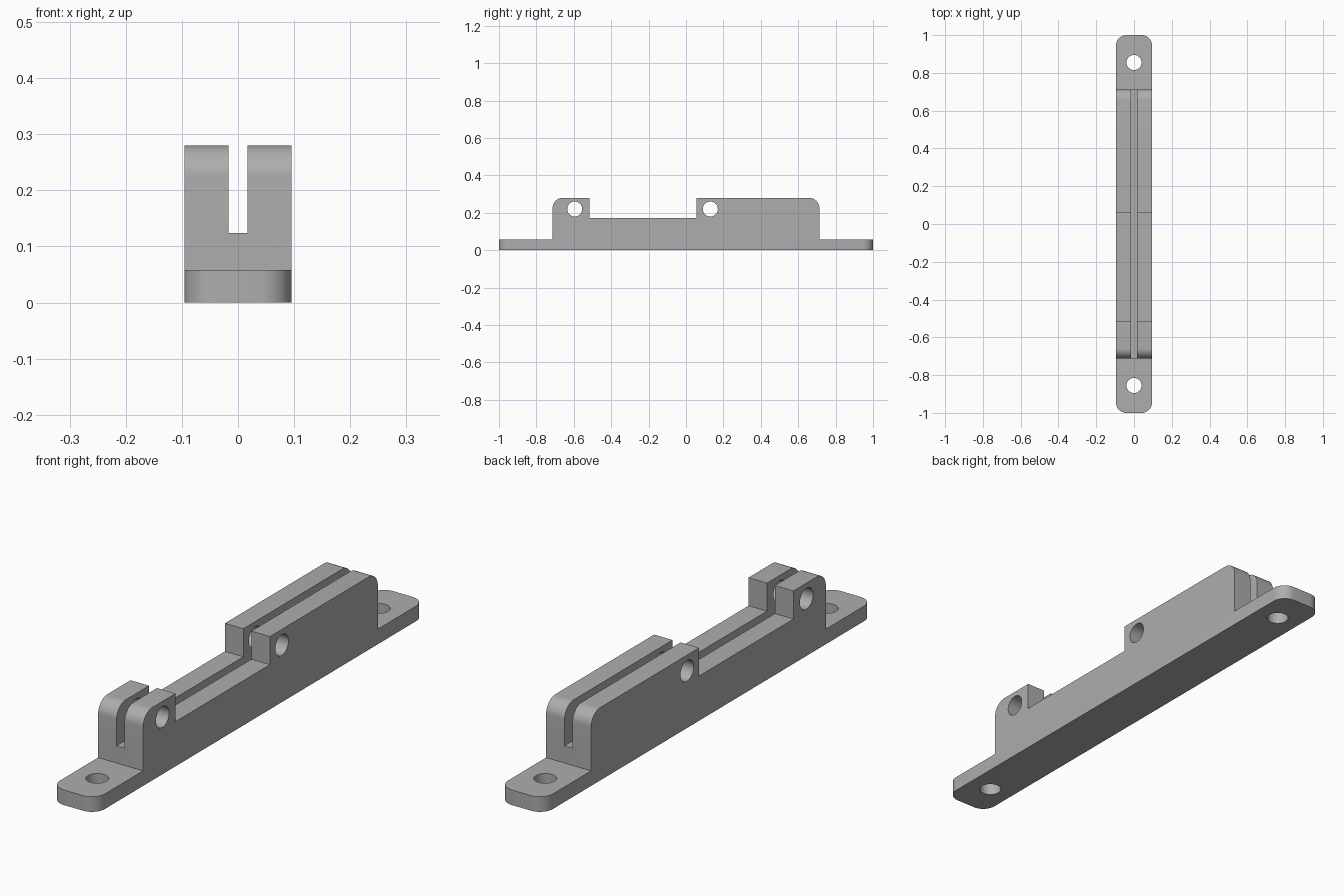
import bpy
import bmesh
from mathutils import Matrix, Vector

cube = bpy.data.objects.get("Cube")
if cube:
    bpy.data.objects.remove(cube, do_unlink=True)

HALF_W, BASE_Z, STEP_Z, TOP_Z = 0.0955, 0.058, 0.172, 0.28
END_Y, BODY_Y, POST_Y, BLOCK_Y = 1.0, 0.713, -0.516, 0.057
HOLE_R, ROUND_R = 0.04, 0.055

grey = bpy.data.materials.new("mid_grey")
grey.use_nodes = True
colour = (0.42, 0.42, 0.42, 1)
grey.diffuse_color = colour
grey.node_tree.nodes["Principled BSDF"].inputs["Base Color"].default_value = colour


def make_object(name, bm):
    bmesh.ops.recalc_face_normals(bm, faces=bm.faces)
    mesh = bpy.data.meshes.new(name)
    bm.to_mesh(mesh)
    bm.free()
    mesh.materials.append(grey)
    obj = bpy.data.objects.new(name, mesh)
    bpy.context.collection.objects.link(obj)
    return obj


def hole_cutter(name, location, axis):
    bm = bmesh.new()
    turn = Matrix.Rotation(1.5707963, 4, 'Y') if axis == 'X' else Matrix()
    bmesh.ops.create_cone(bm, cap_ends=True, segments=48, radius1=HOLE_R,
                          radius2=HOLE_R, depth=0.4,
                          matrix=Matrix.Translation(location) @ turn)
    return make_object(name, bm)


def slot_cutter(name):
    bm = bmesh.new()
    bmesh.ops.create_cube(bm, size=1)
    bmesh.ops.scale(bm, vec=(0.034, 1.6, 0.4), verts=bm.verts)
    bmesh.ops.translate(bm, vec=(0, 0, 0.124 + 0.2), verts=bm.verts)
    return make_object(name, bm)


# Bracket: side profile extruded across the width
profile = [(-END_Y, 0), (END_Y, 0), (END_Y, BASE_Z), (BODY_Y, BASE_Z),
           (BODY_Y, TOP_Z), (BLOCK_Y, TOP_Z), (BLOCK_Y, STEP_Z),
           (POST_Y, STEP_Z), (POST_Y, TOP_Z), (-BODY_Y, TOP_Z),
           (-BODY_Y, BASE_Z), (-END_Y, BASE_Z)]
bm = bmesh.new()
face = bm.faces.new([bm.verts.new((-HALF_W, y, z)) for y, z in profile])
side = bmesh.ops.extrude_face_region(bm, geom=[face])
bmesh.ops.translate(bm, vec=(2 * HALF_W, 0, 0),
                    verts=[g for g in side["geom"] if isinstance(g, bmesh.types.BMVert)])
bmesh.ops.recalc_face_normals(bm, faces=bm.faces)


# Round the flange corners and the outer top edges
def is_rounded(edge):
    a, b = (v.co for v in edge.verts)
    along = b - a
    middle = (a + b) / 2
    corner = abs(along.z) > 0.01 and abs(middle.y) > 0.99
    shoulder = (abs(along.x) > 0.01 and middle.z > TOP_Z - 0.01
                and abs(middle.y) > BODY_Y - 0.01)
    return corner or shoulder


bmesh.ops.bevel(bm, geom=[e for e in bm.edges if is_rounded(e)], offset=ROUND_R,
                segments=10, profile=0.5, affect='EDGES')
bracket = make_object("slotted_bracket", bm)

# Lengthwise slot, pivot pin holes and mounting screw holes
cutters = [slot_cutter("slot_cutter")]
for y in (-0.595, 0.13):
    cutters.append(hole_cutter("pin_hole_cutter", Vector((0, y, 0.22)), 'X'))
for y in (-0.855, 0.855):
    cutters.append(hole_cutter("screw_hole_cutter", Vector((0, y, 0)), 'Z'))

for cutter in cutters:
    cutter.hide_render = True
    cut = bracket.modifiers.new(cutter.name, 'BOOLEAN')
    cut.operation = 'DIFFERENCE'
    cut.solver = 'EXACT'
    cut.object = cutter

# Bake the cuts and discard the cutters
bpy.context.view_layer.update()
graph = bpy.context.evaluated_depsgraph_get()
baked = bpy.data.meshes.new_from_object(bracket.evaluated_get(graph))
bracket.modifiers.clear()
bracket.data = baked
for cutter in cutters:
    bpy.data.objects.remove(cutter, do_unlink=True)

bpy.ops.object.select_all(action='DESELECT')
bracket.select_set(True)
bpy.context.view_layer.objects.active = bracket
bpy.ops.object.shade_smooth_by_angle(angle=0.52)
